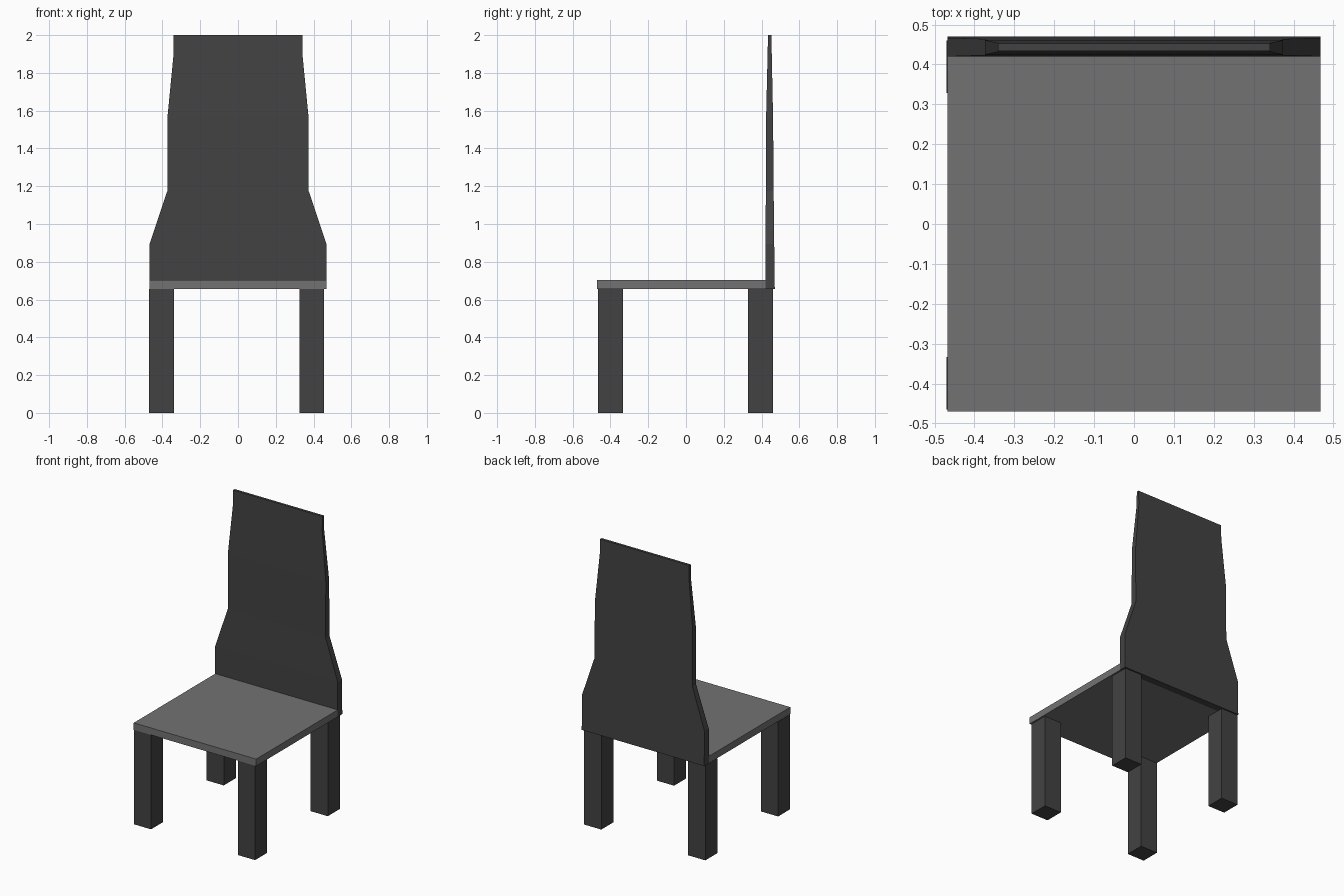
import bpy, bmesh

if "Cube" in bpy.data.objects:
    bpy.data.objects.remove(bpy.data.objects["Cube"])


def material(name, grey):
    mat = bpy.data.materials.new(name)
    mat.diffuse_color = (grey, grey, grey, 1)
    mat.use_nodes = True
    mat.node_tree.nodes["Principled BSDF"].inputs["Base Color"].default_value = mat.diffuse_color
    return mat


def loft(name, sections, mat):
    """Stack of rectangles (x0, x1, y0, y1, z) skinned into a closed solid."""
    bm = bmesh.new()
    rings = [[bm.verts.new(p) for p in ((x0, y0, z), (x1, y0, z), (x1, y1, z), (x0, y1, z))]
             for x0, x1, y0, y1, z in sections]
    for low, high in zip(rings, rings[1:]):
        for i in range(4):
            j = (i + 1) % 4
            bm.faces.new((low[i], low[j], high[j], high[i]))
    bm.faces.new(rings[0][::-1])
    bm.faces.new(rings[-1])
    mesh = bpy.data.meshes.new(name)
    bm.to_mesh(mesh)
    bm.free()
    mesh.materials.append(mat)
    obj = bpy.data.objects.new(name, mesh)
    bpy.context.collection.objects.link(obj)
    return obj


def box(name, x0, x1, y0, y1, z0, z1, mat):
    return loft(name, [(x0, x1, y0, y1, z0), (x0, x1, y0, y1, z1)], mat)


dark = material("dark_grey", 0.055)
light = material("mid_grey", 0.17)
SEAT_LOW, SEAT_TOP = 0.655, 0.703

# Seat panel
box("seat", -0.468, 0.468, -0.47, 0.42, SEAT_LOW, SEAT_TOP, light)

# Backrest: half width, front y, back y, height
profile = [
    (0.468, 0.420, 0.470, SEAT_LOW),
    (0.468, 0.420, 0.467, 0.895),
    (0.374, 0.423, 0.464, 1.175),
    (0.374, 0.424, 0.461, 1.56),
    (0.341, 0.432, 0.454, 1.90),
    (0.341, 0.434, 0.452, 2.0),
]
loft("backrest", [(-w, w, y0, y1, z) for w, y0, y1, z in profile], dark)

# Four square legs
LEG = 0.131
for row, y in (("front", -0.465), ("back", 0.329)):
    for side, x in (("left", -0.47), ("right", 0.325)):
        box(f"{row}_{side}_leg", x, x + LEG, y, y + LEG, 0, SEAT_LOW, dark)
